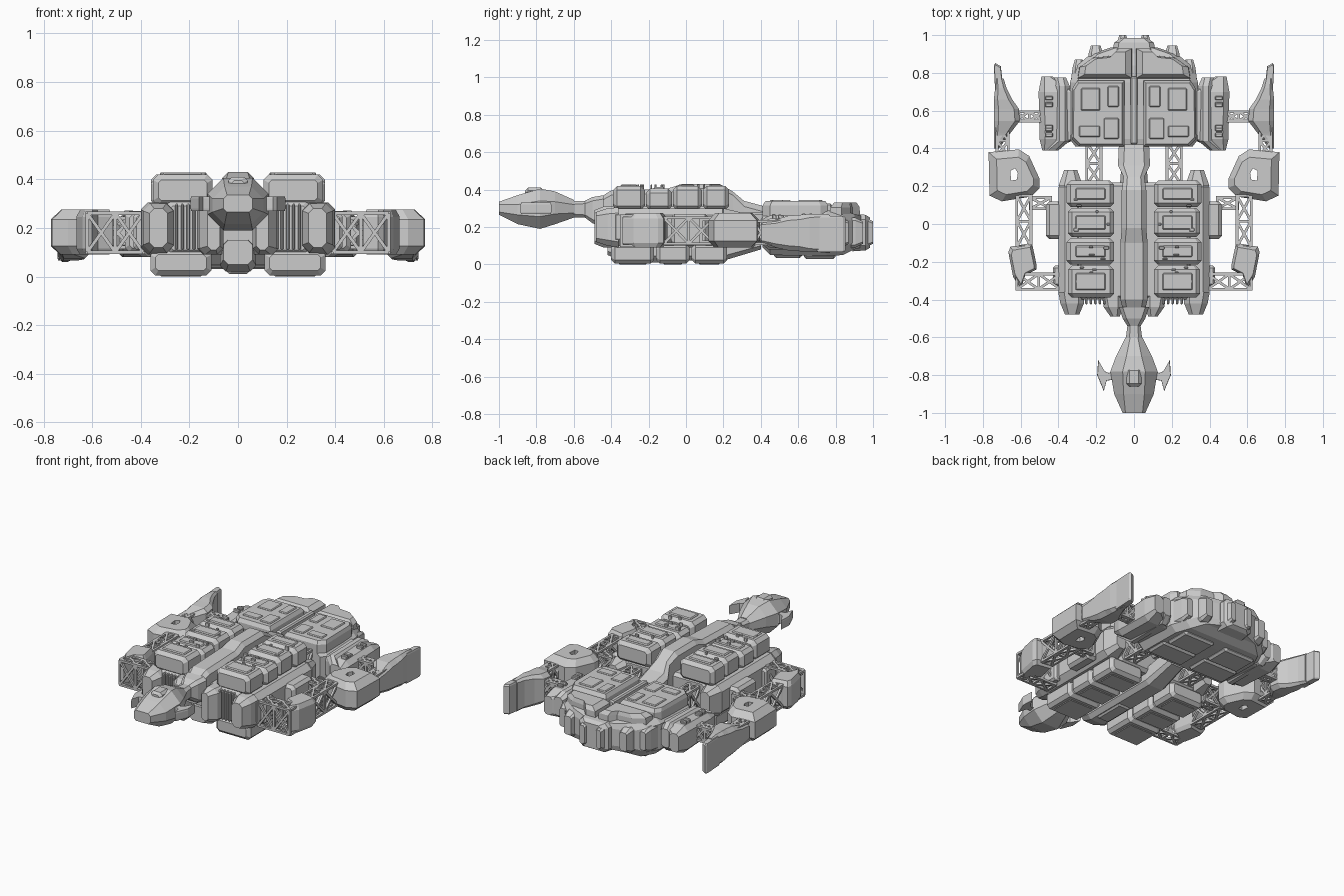
import bpy, bmesh, math, random
from mathutils import Vector

random.seed(4)

def finish(name, bm, mirror):
    bmesh.ops.recalc_face_normals(bm, faces=bm.faces)
    me = bpy.data.meshes.new(name)
    bm.to_mesh(me)
    bm.free()
    ob = bpy.data.objects.new(name, me)
    bpy.context.collection.objects.link(ob)
    if mirror:
        ob.modifiers.new("mirror", 'MIRROR').use_mirror_merge = False
    return ob

def skin(bm, rings):
    rows = [[bm.verts.new(p) for p in r] for r in rings]
    n = len(rows[0])
    for a, b in zip(rows, rows[1:]):
        for i in range(n):
            bm.faces.new((a[i], a[(i + 1) % n], b[(i + 1) % n], b[i]))
    bm.faces.new(rows[0])
    bm.faces.new(rows[-1])

def ring(y, x0, x1, z0, z1, c):
    return [(x0 + c, y, z0), (x1 - c, y, z0), (x1, y, z0 + c), (x1, y, z1 - c),
            (x1 - c, y, z1), (x0 + c, y, z1), (x0, y, z1 - c), (x0, y, z0 + c)]

def loft(name, sections, mirror=True):
    """Octagonal hull through sections (y, x0, x1, z0, z1, chamfer)."""
    bm = bmesh.new()
    skin(bm, [ring(*s) for s in sections])
    return finish(name, bm, mirror)

def block(name, x0, x1, y0, y1, z0, z1, c=0.02, mirror=True):
    """Box with all edges chamfered."""
    d = c
    small = (x0 + d, x1 - d, z0 + d, z1 - d, c * .6)
    big = (x0, x1, z0, z1, c)
    return loft(name, [(y0, *small), (y0 + d, *big), (y1 - d, *big), (y1, *small)], mirror)

def plate(name, outline, layers, mirror=True):
    """Outline in xy stacked through layers (z, scale about its centre)."""
    cx = sum(p[0] for p in outline) / len(outline)
    cy = sum(p[1] for p in outline) / len(outline)
    bm = bmesh.new()
    skin(bm, [[(cx + (x - cx) * s, cy + (y - cy) * s, z) for x, y in outline] for z, s in layers])
    return finish(name, bm, mirror)

def truss(name, lo, hi, axis, bays, r=0.007):
    """Open lattice girder filling the box lo..hi along an axis."""
    bm = bmesh.new()
    u, v = [i for i in range(3) if i != axis]
    def pt(t, k):
        p = [0, 0, 0]
        p[axis] = lo[axis] + (hi[axis] - lo[axis]) * t / bays
        p[u] = (lo[u], hi[u], hi[u], lo[u])[k % 4]
        p[v] = (lo[v], lo[v], hi[v], hi[v])[k % 4]
        return Vector(p)
    def beam(a, b):
        q = (b - a).to_track_quat('Z', 'Y')
        c = [q @ Vector(o) for o in ((r, r, 0), (-r, r, 0), (-r, -r, 0), (r, -r, 0))]
        skin(bm, [[a + o for o in c], [b + o for o in c]])
    for k in range(4):
        beam(pt(0, k), pt(bays, k))
        for t in range(bays + 1):
            beam(pt(t, k), pt(t, k + 1))
        for t in range(bays):
            beam(pt(t, k), pt(t + 1, k + 1))
            beam(pt(t, k + 1), pt(t + 1, k))
    return finish(name, bm, True)

# Cockpit head, cheek fins and neck
loft("cockpit", [(-1.0, -.06, .06, .265, .335, .015), (-.90, -.105, .105, .215, .37, .05),
                 (-.78, -.125, .125, .19, .405, .065), (-.70, -.095, .095, .215, .39, .055),
                 (-.60, -.045, .045, .25, .345, .025)], False)
plate("cheek_fin", [(.09, -.73), (.13, -.79), (.155, -.78), (.19, -.72), (.195, -.80), (.16, -.885),
                    (.145, -.83), (.09, -.82)], [(.27, .96), (.28, 1), (.32, 1), (.33, .96)])
block("cockpit_canopy", -.04, .04, -.86, -.76, .36, .41, .015, False)
loft("neck", [(-.62, -.045, .045, .25, .34, .02), (-.54, -.035, .035, .25, .34, .015),
              (-.50, -.06, .06, .22, .36, .02), (-.44, -.08, .08, .2, .37, .02)], False)

# Dorsal spine and belly keel
loft("dorsal_spine", [(-.49, -.05, .05, .2, .34, .02), (-.40, -.072, .072, .2, .395, .025),
                      (-.10, -.072, .072, .2, .405, .025), (-.02, -.065, .065, .2, .43, .025),
                      (.18, -.065, .065, .2, .43, .025), (.25, -.055, .055, .2, .39, .02),
                      (.31, -.085, .085, .14, .34, .03), (.42, -.08, .08, .14, .31, .03)], False)
loft("belly_keel", [(-.42, -.06, .06, .05, .15, .02), (-.34, -.075, .075, .02, .15, .025),
                    (.2, -.075, .075, .02, .15, .025), (.40, -.06, .06, .08, .2, .02)], False)
block("keel_pod", -.05, .05, -.3, -.08, .01, .06, .015, False)

# Forward hull: core, armour modules above and below
block("forward_core", -.30, .30, -.40, .22, .09, .31, .02, False)
block("shoulder_module", .265, .40, -.41, .23, .10, .30, .035)
loft("shoulder_nose", [(-.48, .29, .365, .12, .28, .02), (-.42, .265, .39, .10, .30, .03),
                       (-.36, .265, .40, .09, .305, .03)])
loft("shoulder_tail", [(.20, .27, .40, .10, .30, .03), (.285, .30, .37, .13, .28, .02)])
loft("throat_block", [(-.49, .075, .125, .11, .29, .015), (-.44, .06, .16, .09, .31, .025),
                      (-.38, .06, .17, .09, .31, .025)])
for i in range(5):
    x = .15 + i * .024
    block("intake_rib", x, x + .013, -.425, -.39, .11, .30, .004)
for i, (y0, y1) in enumerate([(-.39, -.22), (-.215, -.075), (-.07, .085), (.09, .23)]):
    t = .42 if i != 1 else .405
    block("dorsal_module", .105, .35 + .008 * (i % 2), y0, y1, .29, t, .022)
    block("dorsal_panel", .15, .31, y0 + .04, y1 - .04, t - .01, t + .008, .006)
for y0, y1 in [(-.40, -.17), (-.16, .02), (.03, .22)]:
    block("belly_module", .11, .36, y0, y1, 0.004, .11, .02)
    block("belly_panel", .15, .32, y0 + .04, y1 - .04, 0, .02, .004)
block("flank_block", .38, .465, -.08, .12, .10, .27, .018)
block("flank_bracket", .38, .43, -.33, -.22, .11, .26, .012)

# Lattice girders
truss("front_cross_girder", (.39, -.345, .10), (.62, -.265, .26), 0, 2)
truss("outrigger_girder", (.545, -.12, .11), (.62, .15, .25), 1, 2)
truss("hull_link_girder", (.175, .21, .12), (.25, .43, .27), 1, 2)
truss("wing_link_girder", (.665, .36, .11), (.725, .52, .23), 1, 2)
truss("wing_cross_girder", (.48, .545, .13), (.63, .595, .22), 0, 2)
truss("flank_cross_girder", (.44, .08, .12), (.55, .14, .24), 0, 1)

# Outrigger pods
plate("front_outrigger_pod", [(.515, -.24), (.515, -.22), (.54, -.10), (.655, -.12), (.665, -.15), (.64, -.28),
                              (.60, -.345), (.575, -.27)], [(.09, .8), (.115, 1), (.245, 1), (.275, .8)])

def pod_outline(inner):
    return [(.50, .19), (.545, .145), (.70, .12), (.765, .15), (.77, .38), (.61, .395), (.555, .36), (.50, .24)]
pod = plate("main_outrigger_pod", pod_outline(0), [(.09, .75), (.125, 1), (.235, 1), (.275, .72)])
shaft = plate("pod_shaft_cutter", [(.615, .27), (.63, .295), (.655, .28), (.65, .23), (.62, .235)],
              [(0, 1), (.4, 1)], False)
shaft.hide_render = True
shaft.hide_viewport = True
cut = pod.modifiers.new("shaft", 'BOOLEAN')
cut.object = shaft
cut.solver = 'EXACT'
pod.modifiers.move(1, 0)

# Swept rear wings
loft("rear_wing", [(.40, .715, .742, .12, .22, .008), (.48, .655, .742, .09, .24, .02),
                   (.545, .605, .742, .075, .26, .025), (.61, .61, .742, .07, .265, .025),
                   (.66, .645, .742, .065, .27, .02), (.72, .675, .735, .065, .27, .015),
                   (.77, .69, .735, .06, .265, .012)])
plate("wing_tip", [(.735, .70), (.742, .84), (.735, .852), (.705, .835), (.69, .70)],
      [(.065, .9), (.075, 1), (.25, 1), (.26, .85)])

# Rear hull: body, split deck plates and belly
loft("rear_hull", [(.41, -.31, .31, .09, .27, .03), (.45, -.34, .34, .05, .28, .04),
                   (.75, -.34, .34, .045, .29, .04), (.84, -.30, .30, .05, .285, .04),
                   (.90, -.23, .23, .08, .27, .04), (.935, -.12, .12, .09, .26, .03)], False)
plate("rear_deck", [(.05, .41), (.29, .41), (.33, .45), (.325, .72), (.30, .76), (.05, .76)],
      [(.26, 1), (.315, 1), (.338, .92)])
plate("aft_deck", [(.01, .77), (.30, .77), (.29, .83), (.22, .88), (.12, .89), (.08, .93), (.01, .93)],
      [(.25, 1), (.305, .98), (.33, .75)])
block("deck_rail", -.018, .018, .42, .78, .27, .325, .008, False)
for x0, x1, y0, y1 in [(.08, .16, .45, .56), (.18, .29, .46, .52), (.18, .28, .60, .72), (.08, .14, .62, .73)]:
    block("deck_panel", x0, x1, y0, y1, .33, .345, .005)
block("rear_belly_plate", .03, .29, .47, .62, .035, .07, .012)
block("rear_belly_plate_aft", .04, .27, .63, .80, .03, .07, .012)

# Side engines with stepped ends
loft("side_engine", [(.39, .455, .485, .13, .22, .01), (.45, .30, .50, .09, .245, .03),
                     (.70, .30, .505, .08, .255, .03), (.78, .43, .49, .11, .23, .015)])
loft("inner_engine", [(.39, .40, .47, .12, .23, .015), (.44, .34, .42, .08, .26, .025),
                      (.73, .34, .42, .08, .265, .025), (.775, .36, .42, .12, .24, .015)])

# Stern thrusters
loft("stern_block", [(.89, -.12, .12, .07, .27, .03), (.96, -.105, .105, .075, .265, .025),
                     (.985, -.07, .07, .09, .25, .02)], False)
for x0, x1, y1 in [(.03, .09, 1.0), (.165, .24, .945), (.26, .325, .87)]:
    loft("thruster", [(y1 - .12, x0 - .01, x1 + .01, .08, .26, .02), (y1 - .04, x0, x1, .09, .25, .015),
                      (y1, x0 + .012, x1 - .012, .11, .23, .01)])

# Scattered hull fittings
for i in range(16):
    x, y = random.uniform(.12, .31), random.uniform(-.36, .20)
    w, h = random.uniform(.01, .03), random.uniform(.008, .02)
    block("hull_fitting", x, x + w, y, y + h, .40, .428, .003)
for i in range(8):
    y = random.uniform(.45, .68)
    block("engine_fitting", .43, .47, y, y + .02, .24, random.uniform(.26, .272), .004)
